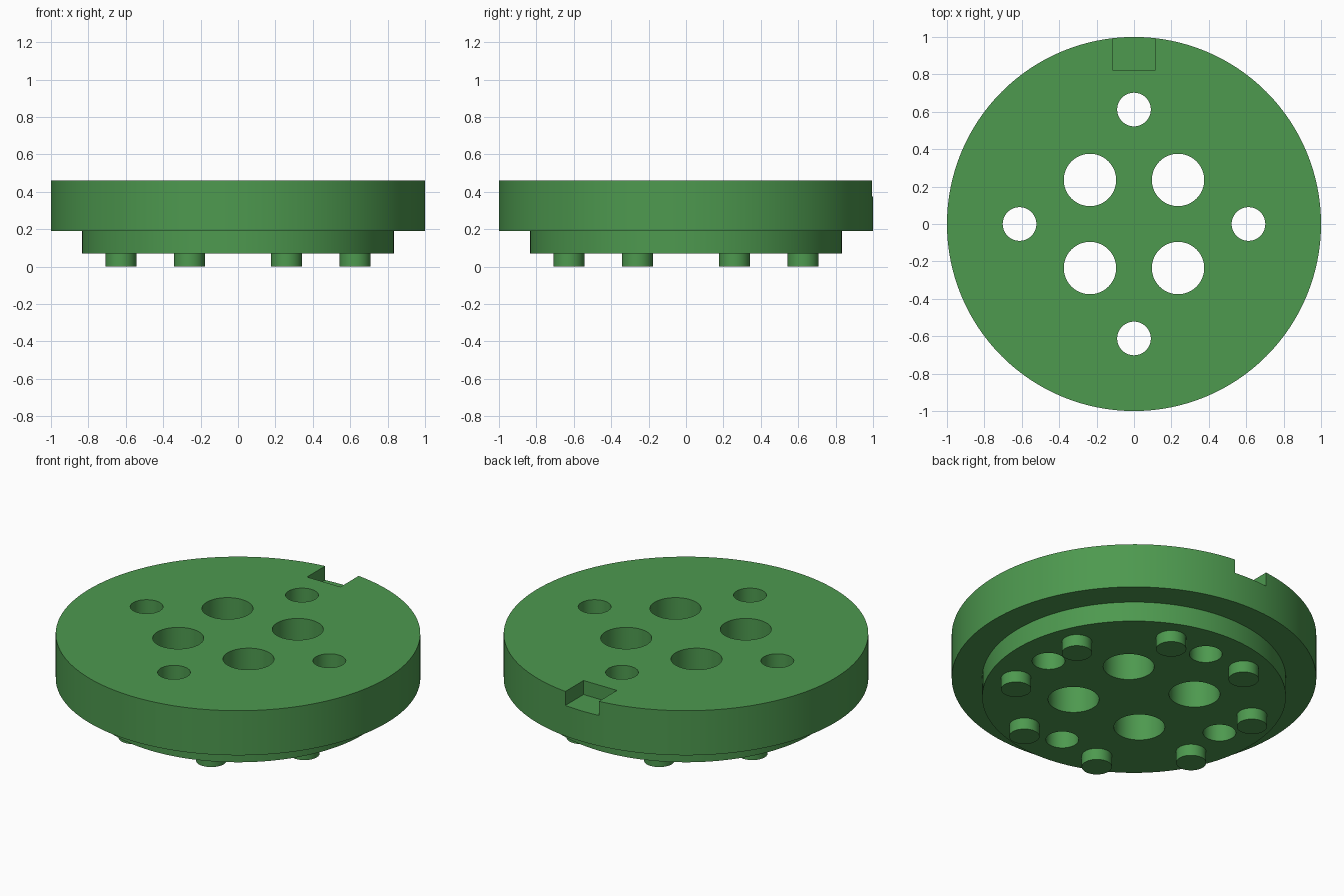
import bpy, math

if "Cube" in bpy.data.objects:
    bpy.data.objects.remove(bpy.data.objects["Cube"])

green = bpy.data.materials.new("green")
green.diffuse_color = (0.075, 0.319, 0.078, 1)
green.use_nodes = True
green.node_tree.nodes["Principled BSDF"].inputs["Base Color"].default_value = green.diffuse_color

def cylinder(name, r, z0, z1, x=0, y=0, sides=64):
    bpy.ops.mesh.primitive_cylinder_add(vertices=sides, radius=r, depth=z1 - z0,
                                        location=(x, y, (z0 + z1) / 2))
    ob = bpy.context.object
    ob.name = name
    ob.data.materials.append(green)
    return ob

def boolean(body, tool, operation):
    mod = body.modifiers.new(tool.name, 'BOOLEAN')
    mod.operation, mod.solver, mod.object = operation, 'EXACT', tool
    bpy.context.view_layer.objects.active = body
    bpy.ops.object.modifier_apply(modifier=mod.name)
    bpy.data.objects.remove(tool, do_unlink=True)

def smooth(ob):
    bpy.ops.object.select_all(action='DESELECT')
    ob.select_set(True)
    bpy.context.view_layer.objects.active = ob
    bpy.ops.object.shade_smooth_by_angle(angle=math.radians(30))

# Stepped disc: wide upper flange on a narrower lower step
disc = cylinder("stepped_disc", 1.0, 0.19, 0.46, sides=128)
boolean(disc, cylinder("lower_step", 0.833, 0.07, 0.25, sides=128), 'UNION')

# Four large inner holes and four small outer holes
for i in range(4):
    a = i * math.pi / 2
    b = a + math.pi / 4
    boolean(disc, cylinder("small_hole", 0.09, -0.2, 0.7,
                           0.612 * math.cos(a), 0.612 * math.sin(a)), 'DIFFERENCE')
    boolean(disc, cylinder("large_hole", 0.14, -0.2, 0.7,
                           0.333 * math.cos(b), 0.333 * math.sin(b)), 'DIFFERENCE')

# Shallow rectangular notch in the back of the rim
bpy.ops.mesh.primitive_cube_add(size=1, location=(0, 1.02, 0.575))
notch = bpy.context.object
notch.name = "rim_notch"
notch.scale = (0.224, 0.4, 0.4)
notch.data.materials.append(green)
boolean(disc, notch, 'DIFFERENCE')
smooth(disc)

# Ring of eight pegs underneath
for i in range(8):
    a = math.radians(22.5 + 45 * i)
    smooth(cylinder("peg_%d" % (i + 1), 0.083, 0.0, 0.072,
                    0.678 * math.cos(a), 0.678 * math.sin(a), 48))
